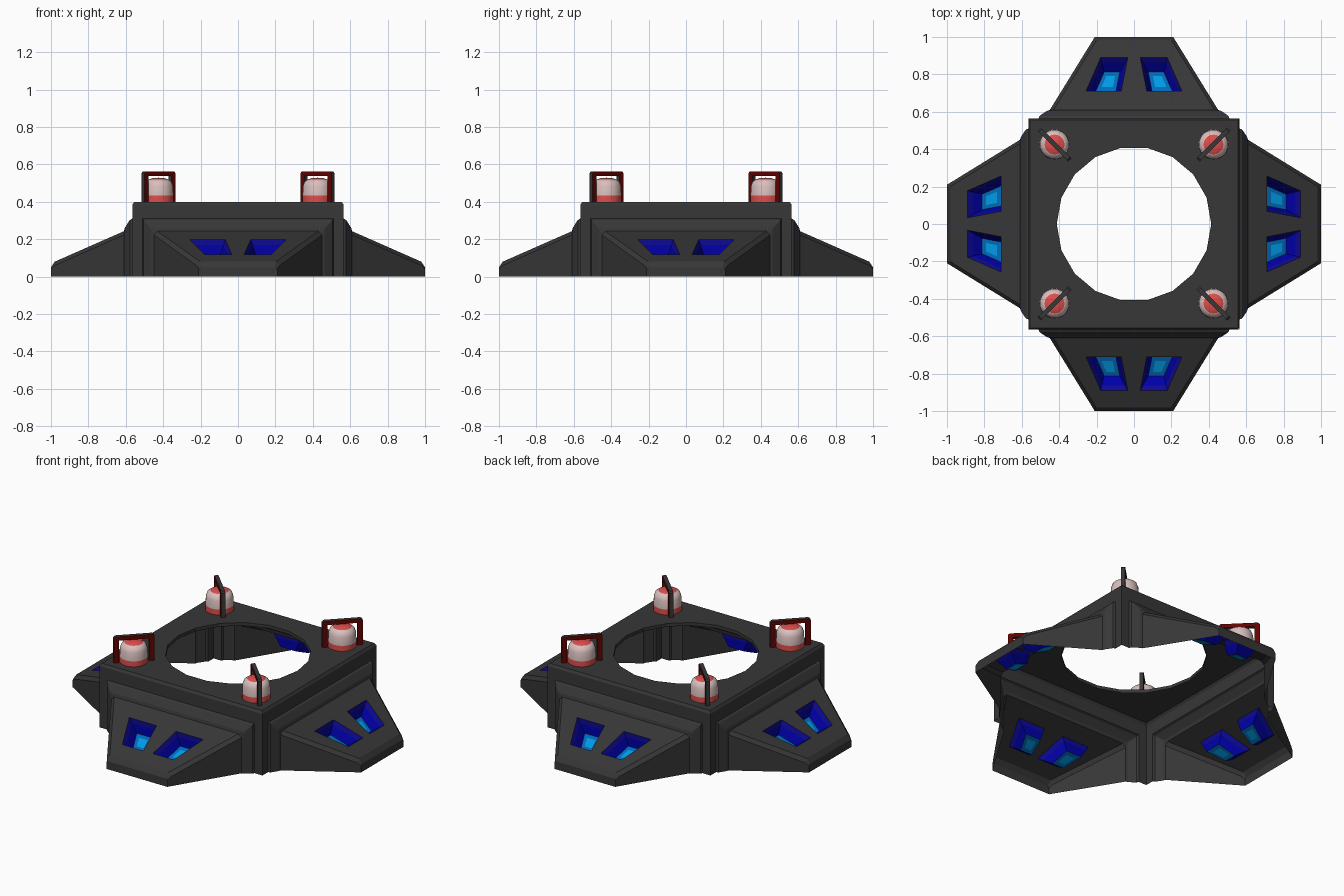
import bpy
import bmesh
from math import pi, sin, cos, radians
from mathutils import Vector, Matrix

if "Cube" in bpy.data.objects:
    bpy.data.objects.remove(bpy.data.objects["Cube"])


def material(name, color):
    m = bpy.data.materials.new(name)
    m.use_nodes = True
    m.diffuse_color = (*color, 1)
    bsdf = m.node_tree.nodes["Principled BSDF"]
    bsdf.inputs["Base Color"].default_value = (*color, 1)
    bsdf.inputs["Roughness"].default_value = 0.7
    return m


charcoal = material("charcoal", (0.038, 0.038, 0.038))
navy = material("navy", (0.004, 0.003, 0.29))
deep_blue = material("deep_blue", (0, 0, 0.4))
mid_blue = material("mid_blue", (0, 0.15, 0.5))
cyan = material("cyan", (0, 0.33, 0.8))
red = material("lamp_red", (0.72, 0.075, 0.07))
white = material("lamp_white", (0.69, 0.52, 0.51))
dark_red = material("dark_red", (0.125, 0.001, 0))


def make_mesh(name, bm, mats, recalc=True):
    bmesh.ops.remove_doubles(bm, verts=bm.verts, dist=0.0005)
    if recalc:
        bmesh.ops.recalc_face_normals(bm, faces=bm.faces)
    me = bpy.data.meshes.new(name)
    bm.to_mesh(me)
    bm.free()
    for m in mats:
        me.materials.append(m)
    return me


def place(name, me, matrix=Matrix()):
    ob = bpy.data.objects.new(name, me)
    ob.matrix_world = matrix
    bpy.context.collection.objects.link(ob)


def face(bm, pts, mat=0):
    f = bm.faces.new([bm.verts.new(p) for p in pts])
    f.material_index = mat
    return f


# Body sizes
HALF, TOP, EDGE, HOLE = 0.565, 0.4, 0.385, 0.413

# Top plate with the round opening and its thin rim
bm = bmesh.new()
inset = HALF - 0.01
square = [Vector((x * inset, y * inset, TOP)) for x, y in ((-1, -1), (1, -1), (1, 1), (-1, 1))]
n = 18
circle = [Vector((HOLE * cos(2 * pi * i / n), HOLE * sin(2 * pi * i / n), TOP)) for i in range(n)]
edges = []
for loop in (square, circle):
    vs = [bm.verts.new(p) for p in loop]
    edges += [bm.edges.new((vs[i], vs[i - 1])) for i in range(len(vs))]
bmesh.ops.triangle_fill(bm, edges=edges, use_beauty=True, normal=(0, 0, 1))
for f in bm.faces:
    f.normal_update()
    if f.normal.z < 0:
        f.normal_flip()
drop = Vector((0, 0, 0.02))
for i in range(n):
    a, b = circle[i - 1], circle[i]
    face(bm, (b, a, a - drop, b - drop))
place("top_plate", make_mesh("top_plate", bm, [charcoal], False))

# One side, facing +y: wall around the open arm, stepped frame, arm, windows
bm = bmesh.new()
FW, FH = 0.51, 0.31
face(bm, [(-inset, inset, TOP), (inset, inset, TOP), (HALF, HALF, EDGE), (-HALF, HALF, EDGE)])
face(bm, [(-FW, HALF, FH), (FW, HALF, FH), (HALF, HALF, EDGE), (-HALF, HALF, EDGE)])
for s in (-1, 1):
    face(bm, [(s * HALF, HALF, 0), (s * HALF, HALF, EDGE), (s * FW, HALF, FH), (s * FW, HALF, 0)])

# Rings along the arm: y, half width, height, corner cut
rings = [(HALF, FW, FH, 0), (0.578, 0.505, 0.303, 0), (0.605, 0.465, 0.262, 0.008),
         (0.61, 0.45, 0.243, 0.02), (0.98, 0.222, 0.08, 0.02), (1.0, 0.21, 0.05, 0.01)]


def section(y, w, h, c):
    half = [(w, 0), (w, h - c), (w - c, h)]
    pts = [(-x, z) for x, z in half] + half[::-1]
    return [Vector((x, y, z)) for x, z in pts]


SLOPE = 3
for k in range(len(rings) - 1):
    a, b = section(*rings[k]), section(*rings[k + 1])
    for i in range(5):
        if k == SLOPE and i == 2:
            continue
        pts = []
        for p in (a[i], a[i + 1], b[i + 1], b[i]):
            if not pts or (p - pts[-1]).length > 0.0001:
                pts.append(p)
        if (pts[0] - pts[-1]).length > 0.0001 and len(pts) > 2:
            face(bm, pts)
face(bm, section(*rings[-1]))

# Sloping panel as a grid that leaves out the two window cells
y0, w0, h0, c0 = rings[SLOPE]
y1, w1, h1, c1 = rings[SLOPE + 1]
rows = []
for y in (y0, 0.71, 0.89, y1):
    t = (y - y0) / (y1 - y0)
    u = (y - 0.71) / 0.18
    w = (w0 - c0) * (1 - t) + (w1 - c1) * t
    outer, inner = 0.257 - 0.079 * u, max(0.068 - 0.035 * u, 0.015)
    z = h0 + (h1 - h0) * t
    rows.append([Vector((x, y, z)) for x in (-w, -outer, -inner, inner, outer, w)])
along = Vector((0, y1 - y0, h1 - h0)).normalized()
down = Vector((0, along.z, -along.y))
for r in range(3):
    for c in range(5):
        cell = [rows[r][c], rows[r][c + 1], rows[r + 1][c + 1], rows[r + 1][c]]
        if r != 1 or c not in (1, 3):
            face(bm, cell)
            continue
        # Recessed window: walls in two blues, lighter floor border, bright centre
        mid = sum(cell, Vector()) / 4
        base = mid + down * 0.078 - along * 0.008
        floor = [base + (p - mid) * 0.57 for p in cell]
        glow = [base + (p - mid) * 0.32 for p in cell]
        band = [p.lerp(q, 0.35) for p, q in zip(cell, floor)]
        steps = [cell, band, floor, glow]
        for k in range(3):
            for i in range(4):
                face(bm, (steps[k][i - 1], steps[k][i], steps[k + 1][i], steps[k + 1][i - 1]), k + 1)
        face(bm, glow, 4)
side = make_mesh("side", bm, [charcoal, navy, deep_blue, mid_blue, cyan])
for i, label in enumerate(("back", "right", "front", "left")):
    place(label + "_arm", side, Matrix.Rotation(i * pi / 2, 4, "Z"))

# Beacon lamp: turned profile, coloured by height
bm = bmesh.new()
BAND, CAP = 0.034, 0.119
profile = [(0.081, 0), (0.081, BAND), (0.078, 0.085), (0.07, 0.107), (0.053, CAP),
           (0.028, 0.127), (0, 0.129)]
vs = [bm.verts.new((r, 0, z)) for r, z in profile]
es = [bm.edges.new(vs[i:i + 2]) for i in range(len(vs) - 1)]
bmesh.ops.spin(bm, geom=vs + es, cent=(0, 0, 0), axis=(0, 0, 1), angle=2 * pi, steps=24)
for f in bm.faces:
    f.material_index = 1 if BAND < f.calc_center_median().z < CAP else 0
    f.smooth = True
lamp = make_mesh("lamp", bm, [red, white])

# Guard handle: arch outline given thickness, flat sides dark red
bm = bmesh.new()
out, inn, high, low, thick = 0.117, 0.087, 0.163, 0.139, 0.012
arch = [(-out, 0), (-out, high - 0.01), (-out + 0.01, high), (out - 0.01, high),
        (out, high - 0.01), (out, 0), (inn, 0), (inn, low), (-inn, low), (-inn, 0)]
f = face(bm, [(x, -thick, z) for x, z in arch])
ext = bmesh.ops.extrude_face_region(bm, geom=[f], use_keep_orig=True)
moved = [g for g in ext["geom"] if isinstance(g, bmesh.types.BMVert)]
bmesh.ops.translate(bm, verts=moved, vec=(0, 2 * thick, 0))
bm.normal_update()
for f in bm.faces:
    f.material_index = 1 if abs(f.normal.y) > 0.9 else 0
handle = make_mesh("handle", bm, [charcoal, dark_red])

# One lamp and handle on each corner, handle pointing to the corner
for label, sx, sy, turn in (("back_left", 1, 1, 45), ("back_right", -1, 1, 135),
                            ("front_right", -1, -1, 225), ("front_left", 1, -1, 315)):
    m = Matrix.Translation((sx * 0.425, sy * 0.425, TOP)) @ Matrix.Rotation(radians(turn), 4, "Z")
    place(label + "_lamp", lamp, m)
    place(label + "_handle", handle, m)
